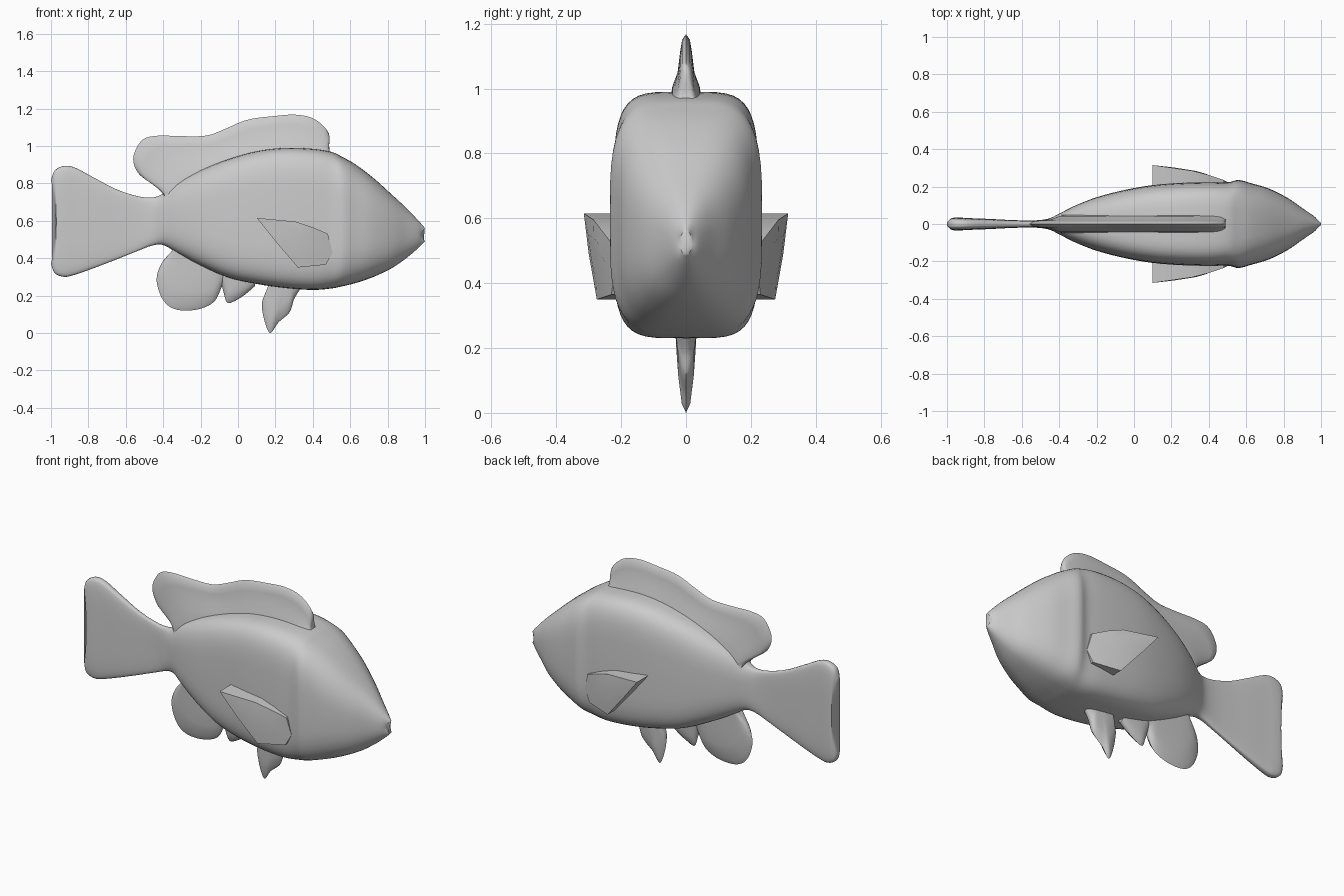
import bpy, bmesh, math

if "Cube" in bpy.data.objects:
    bpy.data.objects.remove(bpy.data.objects["Cube"])


def smooth_path(pts, count):
    """Catmull-Rom resampling of a list of equal-length tuples."""
    out, last = [], len(pts) - 1
    for k in range(count):
        u = k / (count - 1) * last
        i = min(int(u), last - 1)
        t = u - i
        p0, p1, p2, p3 = (pts[max(0, min(last, i + d))] for d in (-1, 0, 1, 2))
        out.append([0.5 * (2 * b + (c - a) * t + (2 * a - 5 * b + 4 * c - d) * t * t
                           + (3 * b - a - 3 * c + d) * t ** 3)
                    for a, b, c, d in zip(p0, p1, p2, p3)])
    return out


def loft(name, rings, angle=40):
    """Skin a series of closed rings and cap both ends."""
    bm = bmesh.new()
    loops = [[bm.verts.new(p) for p in r] for r in rings]
    for a, b in zip(loops, loops[1:]):
        for i in range(len(a)):
            j = (i + 1) % len(a)
            bm.faces.new((a[i], a[j], b[j], b[i]))
    bm.faces.new(loops[0])
    bm.faces.new(loops[-1][::-1])
    bmesh.ops.remove_doubles(bm, verts=bm.verts, dist=1e-5)
    bmesh.ops.recalc_face_normals(bm, faces=bm.faces)
    mesh = bpy.data.meshes.new(name)
    bm.to_mesh(mesh)
    bm.free()
    ob = bpy.data.objects.new(name, mesh)
    bpy.context.collection.objects.link(ob)
    bpy.ops.object.select_all(action='DESELECT')
    ob.select_set(True)
    bpy.context.view_layer.objects.active = ob
    bpy.ops.object.shade_smooth_by_angle(angle=math.radians(angle))
    return ob


# Body and tail: x, bottom z, top z, half width, squareness, end notch
stations = [
    (1.00, .490, .560, .018, 2.2, -.018), (.965, .455, .600, .040, 2.2, 0),
    (.90, .400, .668, .085, 2.4, 0), (.82, .345, .742, .140, 2.7, 0),
    (.72, .298, .832, .190, 3.0, 0), (.63, .267, .900, .217, 3.4, 0),
    (.56, .250, .940, .235, 3.8, 0), (.50, .238, .968, .223, 4.2, 0),
    (.40, .230, .985, .224, 4.6, 0), (.25, .240, .990, .220, 4.6, 0),
    (.10, .262, .972, .208, 4.4, 0), (-.05, .295, .930, .182, 4.0, 0),
    (-.20, .360, .870, .143, 3.4, 0), (-.32, .425, .805, .096, 3.0, 0),
    (-.40, .470, .745, .055, 2.8, 0), (-.46, .467, .724, .028, 3.0, 0),
    (-.54, .437, .732, .019, 4.0, 0), (-.65, .393, .768, .021, 4.0, 0),
    (-.77, .347, .830, .027, 4.0, 0), (-.87, .312, .883, .031, 4.0, 0),
    (-.93, .300, .893, .034, 4.0, 0), (-.98, .320, .868, .033, 4.0, .012),
    (-1.0, .370, .815, .024, 3.0, .030)]
N = 48
rings = []
for x, zb, zt, w, n, notch in smooth_path(stations, 89):
    ring = []
    for k in range(N):
        a = 2 * math.pi * k / N
        c, s = math.cos(a), math.sin(a)
        cy = math.copysign(abs(c) ** (2 / n), c)
        cz = math.copysign(abs(s) ** (2 / n), s)
        ring.append((x + notch * (1 - cz * cz), w * cy,
                     (zb + zt) / 2 + (zt - zb) / 2 * cz))
    rings.append(ring)
loft("body_and_tail", rings, 50)


def fin(name, base, tip, profile, count=48):
    """Thin fin in the y = 0 plane; profile lists (reach, half thickness)."""
    rings = []
    for (bx, bz), (tx, tz) in zip(smooth_path(base, count), smooth_path(tip, count)):
        side = [(bx + (tx - bx) * s, t, bz + (tz - bz) * s) for s, t in profile]
        rings.append(side + [(x, -y, z) for x, y, z in reversed(side[:-1])])
    return loft(name, rings, 50)


# Dorsal fin with overhanging rear lobe
fin("dorsal_fin",
    [(.50, .93), (.36, .95), (.2, .95), (.03, .91), (-.12, .86),
     (-.24, .81), (-.32, .77), (-.36, .74), (-.39, .72)],
    [(.485, .99), (.485, 1.07), (.41, 1.143), (.31, 1.167), (.20, 1.16), (.05, 1.14),
     (-.07, 1.09), (-.17, 1.055), (-.30, 1.052), (-.42, 1.055), (-.50, 1.04),
     (-.545, .985), (-.56, .92), (-.53, .85), (-.45, .79), (-.40, .75)],
    [(0, .05), (.25, .042), (.45, .026), (.75, .018), (.92, .012), (1, 0)])

# Underside fins
lens = [(0, .035), (.3, .03), (.6, .024), (.9, .013), (1, 0)]
fin("anal_fin", [(-.34, .46), (-.08, .33)],
    [(-.35, .44), (-.41, .37), (-.435, .28), (-.40, .175), (-.33, .125),
     (-.22, .125), (-.13, .165), (-.085, .25), (-.06, .30)], lens)
fin("pelvic_fin", [(.17, .29), (.31, .28)],
    [(.16, .235), (.13, .17), (.135, .09), (.17, 0), (.215, .055),
     (.275, .11), (.30, .18), (.33, .23)], lens)
fin("small_belly_fin", [(-.07, .33), (.09, .30)],
    [(-.09, .27), (-.075, .21), (-.055, .16), (.0, .18), (.05, .215), (.09, .25)], lens, 16)

# Side fins: faceted pads flaring away from the body towards the rear tip
outline = [(.10, .615, .315), (.31, .595, .285), (.40, .565, .262), (.48, .53, .235),
           (.505, .43, .222), (.47, .365, .230), (.32, .35, .275), (.20, .49, .30)]
for side, sign in (("left", 1), ("right", -1)):
    inner = [(x, sign * .13, z) for x, z, y in outline]
    outer = [(x, sign * y, z) for x, z, y in outline]
    crown = [(.35 + (x - .35) * .55, sign * (.268 + (y - .268) * .6 + .006),
              .47 + (z - .47) * .55) for x, z, y in outline]
    loft(side + "_pectoral_fin", [inner, outer, crown], 35)
